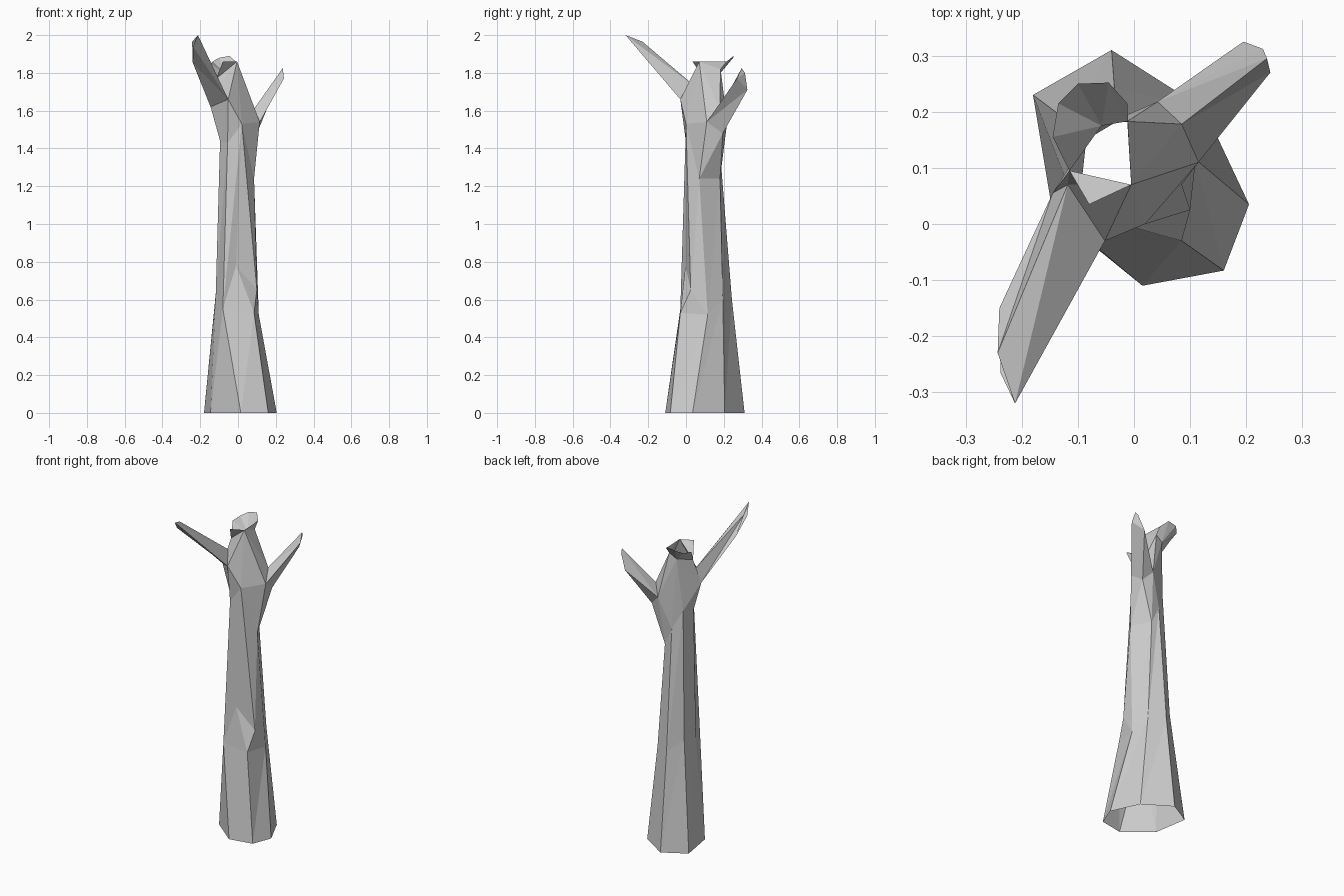
import bpy, bmesh

if "Cube" in bpy.data.objects:
    bpy.data.objects.remove(bpy.data.objects["Cube"])

P = {}


def ring(names, coords):
    """Register the named points of one cross-section."""
    P.update(zip(names.split(), coords))


def build(name, strips, cap=None):
    """Loft each pair of point rails; a repeated name collapses a quad to a triangle."""
    bm = bmesh.new()
    verts = {}

    def face(keys):
        if len(set(keys)) == len(keys):
            for k in keys:
                if k not in verts:
                    verts[k] = bm.verts.new(P[k])
            bm.faces.new([verts[k] for k in keys])

    for low, high in strips:
        a, b = low.split(), high.split()
        for i in range(len(a) - 1):
            face((a[i], a[i + 1], b[i + 1]))
            face((a[i], b[i + 1], b[i]))
    if cap:
        keys = cap.split()
        for i in range(1, len(keys) - 1):
            face((keys[0], keys[i], keys[i + 1]))
        bmesh.ops.recalc_face_normals(bm, faces=bm.faces)
    mesh = bpy.data.meshes.new(name)
    bm.to_mesh(mesh)
    bm.free()
    ob = bpy.data.objects.new(name, mesh)
    bpy.context.collection.objects.link(ob)
    return ob


# Trunk cross-sections: foot, knee and shoulder, counter-clockwise from the front
ring("a0 b0 c0 d0 e0 f0 g0",
     [(.015, -.11, 0), (.16, -.083, 0), (.205, .035, 0), (.125, .205, 0),
      (-.04, .31, 0), (-.18, .23, 0), (-.145, .02, 0)])
ring("a1 b1 c1 d1 e1 f1 g1",
     [(-.08, -.03, .55), (.085, -.03, .53), (.11, .115, .52), (.06, .195, .6),
      (-.035, .243, .6), (-.113, .18, .68), (-.118, .07, .62)])
ring("a2 b2 c2 d2 e2 f2 g2",
     [(-.055, 0, 1.43), (.02, 0, 1.53), (.085, .07, 1.24), (.02, .18, 1.24),
      (-.03, .183, 1.35), (-.085, .15, 1.46), (-.095, .06, 1.44)])
# Knot on the front
ring("h k", [(-.01, -.003, .78), (.1, .025, .65)])
# Fork: left branch root (s t o), right branch root (p q r v), neck (T w x u)
ring("s t o", [(-.052, -.03, 1.66), (-.145, .055, 1.62), (-.118, .07, 1.71)])
ring("p q r v", [(.115, .11, 1.54), (.1, .195, 1.48), (.042, .218, 1.54), (.085, .178, 1.61)])
ring("T w x u", [(-.005, .07, 1.86), (-.012, .183, 1.82), (-.058, .175, 1.79), (-.115, .095, 1.77)])
# Flared broken rim and front lip
ring("r1 r2 r3 r4 r5 lip",
     [(-.012, .215, 1.86), (-.045, .252, 1.89), (-.1, .25, 1.88),
      (-.135, .215, 1.86), (-.145, .155, 1.85), (-.08, .035, 1.86)])
# Branch ends
ring("n1 n4 n2 n3",
     [(-.212, -.32, 2.0), (-.238, -.265, 1.94), (-.24, -.15, 1.855), (-.243, -.23, 1.965)])
ring("m1 m3 m5 m4",
     [(.243, .27, 1.77), (.195, .325, 1.71), (.23, .312, 1.8), (.237, .295, 1.825)])

build("trunk", [
    ("a0 b0 c0 d0 e0 f0 g0 a0", "a1 b1 c1 d1 e1 f1 g1 a1"),
    ("a1 b1 b1 c1", "h h k k"),
    ("a1 h k c1 d1 e1 f1 g1 a1", "a2 b2 b2 c2 d2 e2 f2 g2 a2"),
    ("a2 b2 c2 c2 d2 e2 f2 g2 a2", "s b2 p q q r x t s"),
    ("o s b2 p v v r x t o", "u T T T T w w x u u"),
])
build("broken_rim", [
    ("T w x x x u", "T r1 r2 r3 r4 r5"),
    ("u T", "lip lip"),
])
build("left_branch", [("s s t o s", "n1 n4 n2 n3 n1")], cap="n1 n4 n2 n3")
build("right_branch", [("p q r r v p", "m1 m3 m3 m5 m4 m1")], cap="m1 m3 m5 m4")
